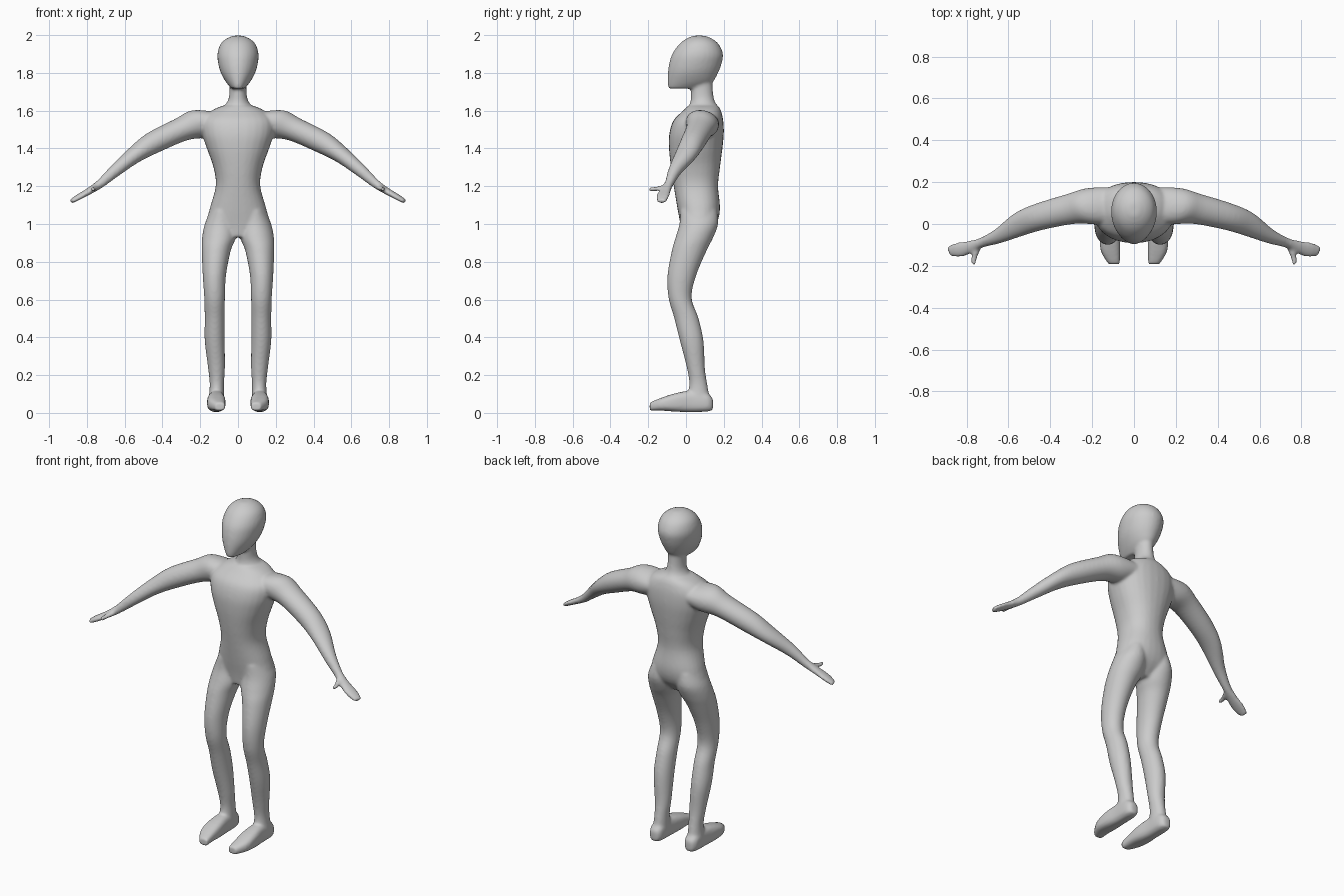
import bpy
import bmesh
import math
from mathutils import Vector

# remove the default cube
default_cube = bpy.data.objects.get("Cube")
if default_cube:
    bpy.data.objects.remove(default_cube, do_unlink=True)

SIDES = 28
STEPS = 5
X_AXIS, Y_AXIS, Z_AXIS = Vector((1, 0, 0)), Vector((0, 1, 0)), Vector((0, 0, 1))


def spline(rows):
    """Smoothly interpolate a short list of section rows."""
    rows = [Vector(row) for row in rows]
    result = []
    for i in range(len(rows) - 1):
        before, start = rows[max(i - 1, 0)], rows[i]
        end, after = rows[i + 1], rows[min(i + 2, len(rows) - 1)]
        for step in range(STEPS):
            t = step / STEPS
            result.append(start + (end - before) * (t / 2)
                          + (before * 2 - start * 5 + end * 4 - after) * (t * t / 2)
                          + (start * 3 - before - end * 3 + after) * (t ** 3 / 2))
    return result + [rows[-1]]


def signed_power(value, power):
    return math.copysign(abs(value) ** power, value)


def loft(bm, rows, u_axis, v_axis, mirror=1, power=1.0):
    """Skin rounded sections (x, y, z, u radius, v radius) into a closed tube."""
    rings = []
    for x, y, z, u_radius, v_radius in spline(rows):
        ring = []
        for k in range(SIDES):
            angle = math.tau * k / SIDES
            point = (Vector((x, y, z))
                     + u_axis * u_radius * signed_power(math.cos(angle), power)
                     + v_axis * v_radius * signed_power(math.sin(angle), power))
            point.x *= mirror
            ring.append(bm.verts.new(point))
        rings.append(ring)
    faces = [bm.faces.new(rings[0]), bm.faces.new(rings[-1])]
    for lower, upper in zip(rings, rings[1:]):
        for k in range(SIDES):
            n = (k + 1) % SIDES
            faces.append(bm.faces.new((lower[k], lower[n], upper[n], upper[k])))
    bmesh.ops.recalc_face_normals(bm, faces=faces)


def upright(rows):
    """Turn (height, front, back, x centre, half width) into section rows."""
    return [(x, (front + back) / 2, z, width, (back - front) / 2)
            for z, front, back, x, width in rows]


# sections of the trunk, from crotch to shoulders
torso = upright([
    (.93, -.02, .10, 0, .06), (1.0, -.03, .16, 0, .16),
    (1.08, -.045, .18, 0, .15), (1.2, -.065, .17, 0, .118),
    (1.3, -.08, .18, 0, .13), (1.4, -.09, .193, 0, .165),
    (1.48, -.088, .2, 0, .19), (1.55, -.065, .197, 0, .19),
    (1.6, -.015, .185, 0, .14), (1.625, .01, .17, 0, .085)])
neck = upright([
    (1.55, -.02, .18, 0, .13), (1.61, .01, .175, 0, .088),
    (1.65, .024, .152, 0, .055), (1.7, .025, .143, 0, .045),
    (1.78, .025, .14, 0, .045)])
head = upright([
    (1.717, -.094, .08, 0, .035), (1.75, -.097, .14, 0, .063),
    (1.8, -.096, .17, 0, .091), (1.85, -.089, .189, 0, .105),
    (1.9, -.073, .196, 0, .109), (1.95, -.038, .175, 0, .094),
    (1.98, .0, .14, 0, .064), (1.997, .04, .1, 0, .025)])
leg = upright([
    (1.07, -.03, .165, .085, .06), (1.0, -.035, .17, .092, .084),
    (.93, -.055, .145, .1, .09), (.86, -.075, .11, .115, .077),
    (.73, -.098, .055, .125, .062), (.61, -.093, .03, .124, .055),
    (.5, -.062, .067, .123, .053), (.38, -.032, .093, .123, .053),
    (.24, .004, .1, .114, .045), (.15, .017, .113, .112, .038),
    (.06, .0, .13, .115, .042)])

# foot sections run from heel to toe
foot = [
    (.115, .143, .045, .022, .03), (.115, .11, .055, .04, .048),
    (.115, .02, .06, .042, .056), (.115, -.06, .055, .049, .048),
    (.112, -.13, .046, .046, .034), (.095, -.192, .033, .028, .022)]

# arm sections run from the shoulder to the fingertips
arm = [
    (.08, .09, 1.54, .09, .06), (.2, .085, 1.53, .09, .083),
    (.3, .072, 1.5, .074, .065), (.45, .035, 1.43, .065, .059),
    (.55, -.002, 1.365, .058, .045), (.65, -.058, 1.283, .036, .034),
    (.73, -.09, 1.213, .024, .024), (.79, -.112, 1.173, .032, .018),
    (.845, -.125, 1.142, .036, .015), (.885, -.13, 1.118, .024, .011)]
thumb = [
    (.74, -.1, 1.2, .014, .014), (.755, -.135, 1.19, .017, .013),
    (.765, -.17, 1.185, .013, .012), (.765, -.197, 1.183, .01, .01)]
across_arm = Vector((.3, .95, 0)).normalized()
above_arm = Vector((.84, -.27, -.5)).normalized().cross(across_arm).normalized()

# gather all the overlapping forms
bm = bmesh.new()
loft(bm, torso, X_AXIS, Y_AXIS, power=.9)
loft(bm, neck, X_AXIS, Y_AXIS)
loft(bm, head, X_AXIS, Y_AXIS)
for side in (1, -1):
    loft(bm, leg, X_AXIS, Y_AXIS, side)
    loft(bm, foot, X_AXIS, Z_AXIS, side, power=.7)
    loft(bm, arm, across_arm, above_arm, side)
    loft(bm, thumb, X_AXIS, Z_AXIS, side)
mesh = bpy.data.meshes.new("body")
bm.to_mesh(mesh)
bm.free()
body = bpy.data.objects.new("body", mesh)
bpy.context.collection.objects.link(body)

# one plain grey skin
grey = bpy.data.materials.new("plain_grey")
grey.use_nodes = True
colour = (.6, .6, .6, 1)
grey.diffuse_color = colour
grey.node_tree.nodes["Principled BSDF"].inputs["Base Color"].default_value = colour
mesh.materials.append(grey)

# fuse the forms into one skin and soften the joints
remesh = body.modifiers.new("fuse", "REMESH")
remesh.mode = "VOXEL"
remesh.voxel_size = .008
smooth = body.modifiers.new("soften", "SMOOTH")
smooth.factor = .5
smooth.iterations = 8
bpy.ops.object.select_all(action="DESELECT")
bpy.context.view_layer.objects.active = body
body.select_set(True)
for modifier in ("fuse", "soften"):
    bpy.ops.object.modifier_apply(modifier=modifier)
bpy.ops.object.shade_smooth()
